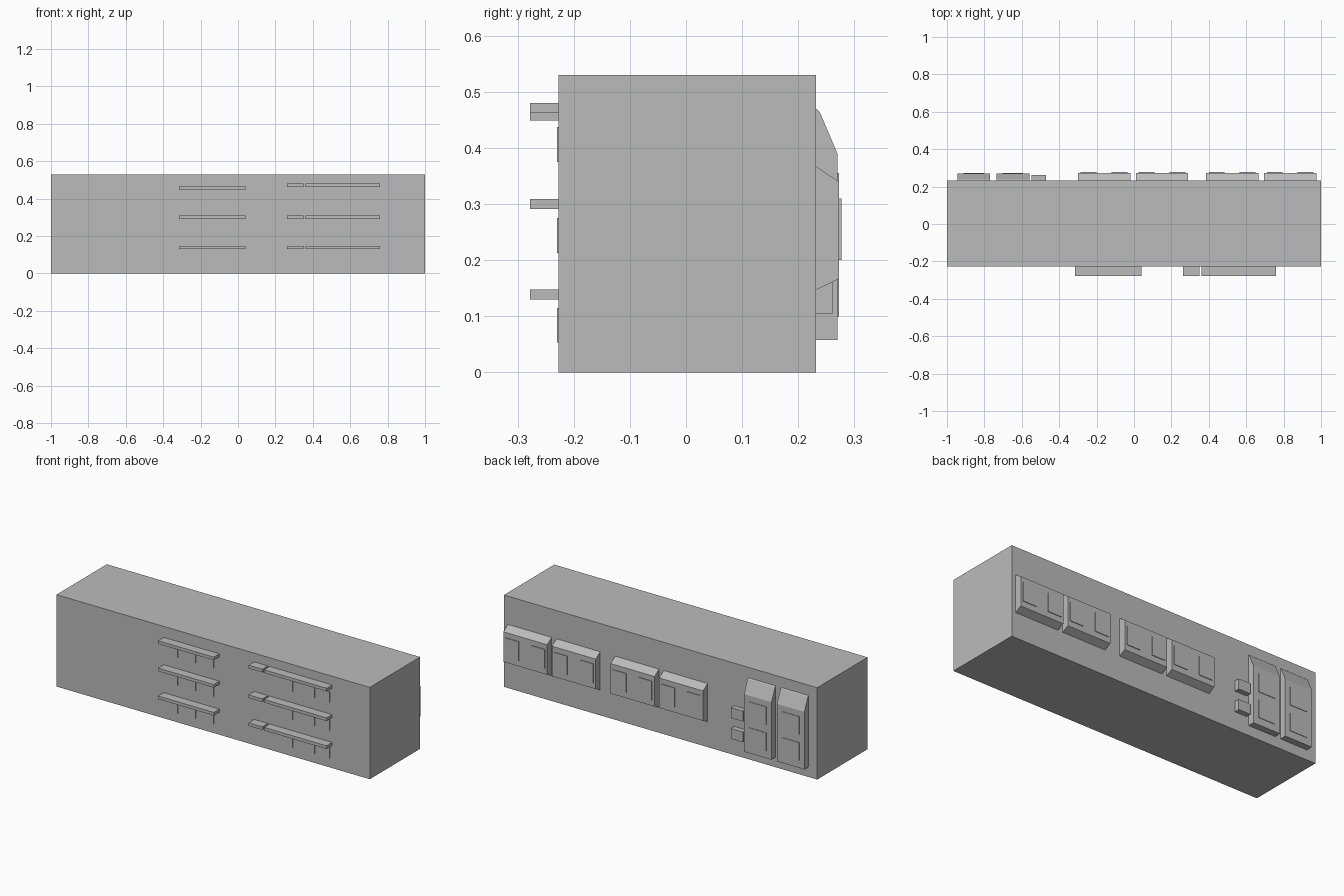
import bpy
import bmesh

cube = bpy.data.objects.get("Cube")
if cube:
    bpy.data.objects.remove(cube, do_unlink=True)

grey = bpy.data.materials.new("plain grey")
grey.use_nodes = True
GREY = (0.5, 0.5, 0.5, 1)
grey.diffuse_color = GREY
grey.node_tree.nodes["Principled BSDF"].inputs["Base Color"].default_value = GREY


def prism(name, profile, x0, x1):
    """Extrude a closed (y, z) profile from x0 to x1."""
    bm = bmesh.new()
    face = bm.faces.new([bm.verts.new((x0, y, z)) for y, z in profile])
    out = bmesh.ops.extrude_face_region(bm, geom=[face])
    verts = [g for g in out["geom"] if isinstance(g, bmesh.types.BMVert)]
    bmesh.ops.translate(bm, verts=verts, vec=(x1 - x0, 0, 0))
    bmesh.ops.recalc_face_normals(bm, faces=bm.faces)
    mesh = bpy.data.meshes.new(name)
    bm.to_mesh(mesh)
    bm.free()
    mesh.materials.append(grey)
    obj = bpy.data.objects.new(name, mesh)
    bpy.context.collection.objects.link(obj)
    return obj


def box(name, x0, x1, y0, y1, z0, z1):
    return prism(name, [(y0, z0), (y1, z0), (y1, z1), (y0, z1)], x0, x1)


FRONT, BACK = -0.227, 0.232

# Main block
box("building_body", -1, 1, FRONT, BACK, 0, 0.53)

# Wide bays with sloped top and bottom, two panes each
wide = [(BACK, 0.147), (0.273, 0.167), (0.273, 0.34), (BACK, 0.367)]
for left in (-0.3, 0.01, 0.385, 0.695):
    prism("wide_bay", wide, left, left + 0.28)
    for offset in (0.015, 0.18):
        box("wide_bay_window", left + offset, left + offset + 0.085,
            0.272, 0.277, 0.2, 0.31)

# Tall bays with a sloped roof, one pane on each floor
tall = [(BACK, 0.058), (0.27, 0.058), (0.27, 0.39), (0.238, 0.465), (BACK, 0.47)]
for left in (-0.945, -0.735):
    prism("tall_bay", tall, left, left + 0.175)
    for low in (0.1, 0.25):
        box("tall_bay_window", left + 0.033, left + 0.142,
            0.269, 0.273, low, low + 0.105)

# Small boxes beside the tall bays
for low in (0.105, 0.225):
    box("small_box", -0.547, -0.47, BACK, 0.262, low, low + 0.06)

# Ledges over the front windows, on three floors
for left, right, tops in ((-0.315, 0.04, (0.467, 0.309, 0.148)),
                          (0.262, 0.35, (0.48, 0.309, 0.148)),
                          (0.36, 0.76, (0.48, 0.309, 0.148))):
    for top in tops:
        box("front_ledge", left, right, -0.278, FRONT, top - 0.018, top)

# Front windows as thin plates
for low in (0.053, 0.213, 0.375):
    for left in (-0.29, -0.175, -0.06, 0.28, 0.37, 0.445, 0.585, 0.68):
        box("front_window", left, left + 0.065, FRONT - 0.003, FRONT, low, low + 0.062)
